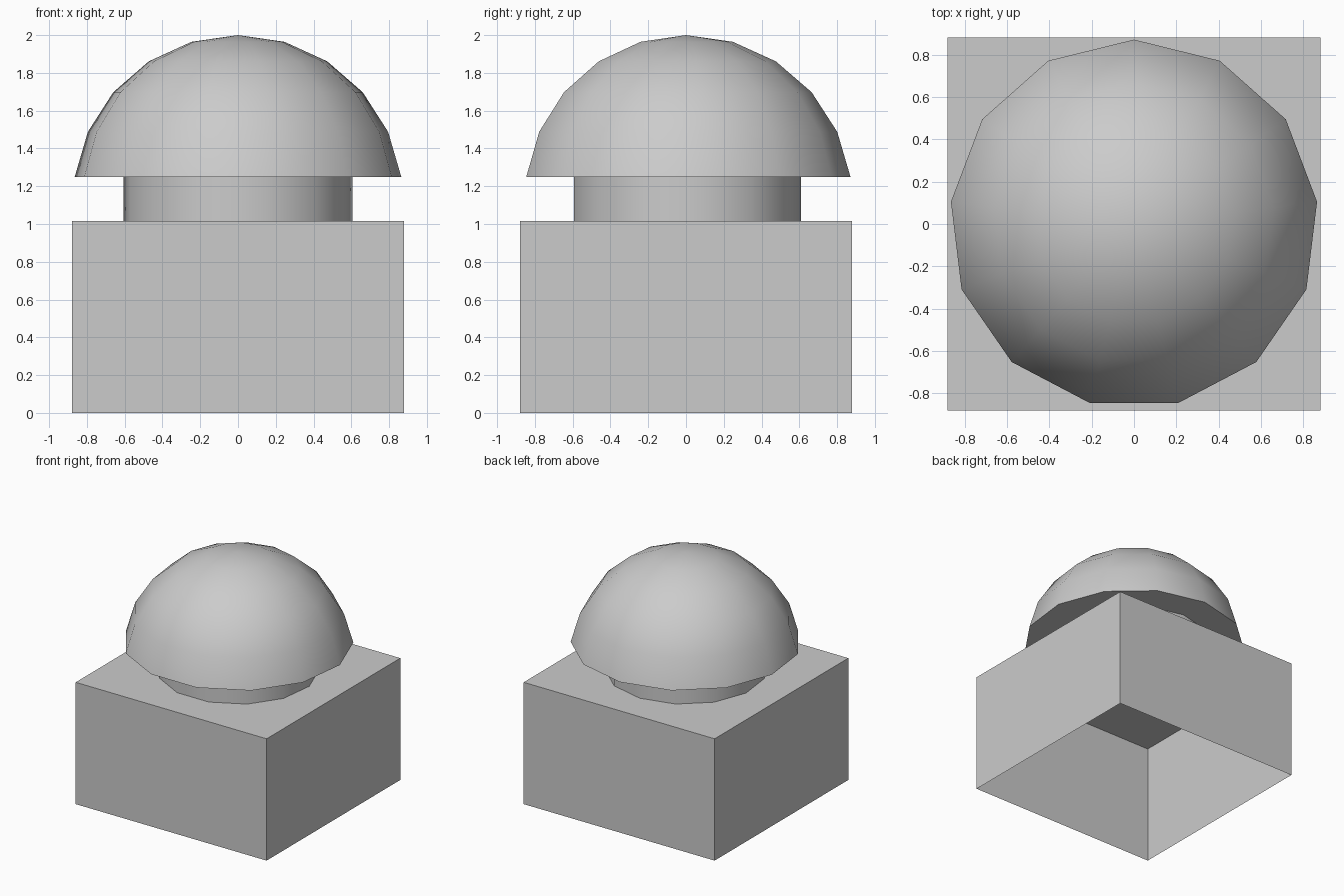
import bpy, bmesh, math

if "Cube" in bpy.data.objects:
    bpy.data.objects.remove(bpy.data.objects["Cube"])

SIDES = 13
HALF, BODY_TOP = 0.88, 1.015
NECK_R, RIM_Z = 0.61, 1.249


def finish(name, bm, smooth=False):
    bmesh.ops.recalc_face_normals(bm, faces=bm.faces[:])
    mesh = bpy.data.meshes.new(name)
    bm.to_mesh(mesh)
    bm.free()
    obj = bpy.data.objects.new(name, mesh)
    bpy.context.collection.objects.link(obj)
    if smooth:
        bpy.ops.object.select_all(action='DESELECT')
        obj.select_set(True)
        bpy.context.view_layer.objects.active = obj
        bpy.ops.object.shade_smooth_by_angle(angle=math.radians(40))
    return obj


def ring(bm, radius, z):
    # one corner points to the back (+y)
    return [bm.verts.new((-radius * math.sin(a), radius * math.cos(a), z))
            for a in (2 * math.pi * i / SIDES for i in range(SIDES))]


def bridge(bm, low, high):
    for i in range(SIDES):
        j = (i + 1) % SIDES
        bm.faces.new((low[i], low[j], high[j], high[i]))


# Body: square box, hollow and open underneath
bm = bmesh.new()
bmesh.ops.create_cube(bm, size=1)
for v in bm.verts:
    v.co = (v.co.x * 2 * HALF, v.co.y * 2 * HALF, (v.co.z + 0.5) * BODY_TOP)
bottom = [f for f in bm.faces if f.calc_center_median().z < 0.01]
bmesh.ops.recalc_face_normals(bm, faces=bm.faces[:])
bmesh.ops.delete(bm, geom=bottom, context='FACES_ONLY')
finish("body", bm)

# Neck: short tube between the body and the dome
bm = bmesh.new()
bridge(bm, ring(bm, NECK_R, BODY_TOP), ring(bm, NECK_R, RIM_Z))
finish("neck", bm, smooth=True)

# Dome: upper five bands of an eleven-band sphere, flat underneath
bm = bmesh.new()
step = math.pi / 11
rise = (2 - RIM_Z) / (1 - math.cos(5 * step))
rings = [ring(bm, 0.88 * math.sin(k * step), 2 - rise * (1 - math.cos(k * step)))
         for k in range(5, 0, -1)]
bm.faces.new(rings[0])
for low, high in zip(rings, rings[1:]):
    bridge(bm, low, high)
tip = bm.verts.new((0, 0, 2))
for i in range(SIDES):
    bm.faces.new((rings[-1][i], rings[-1][(i + 1) % SIDES], tip))
finish("dome", bm, smooth=True)
